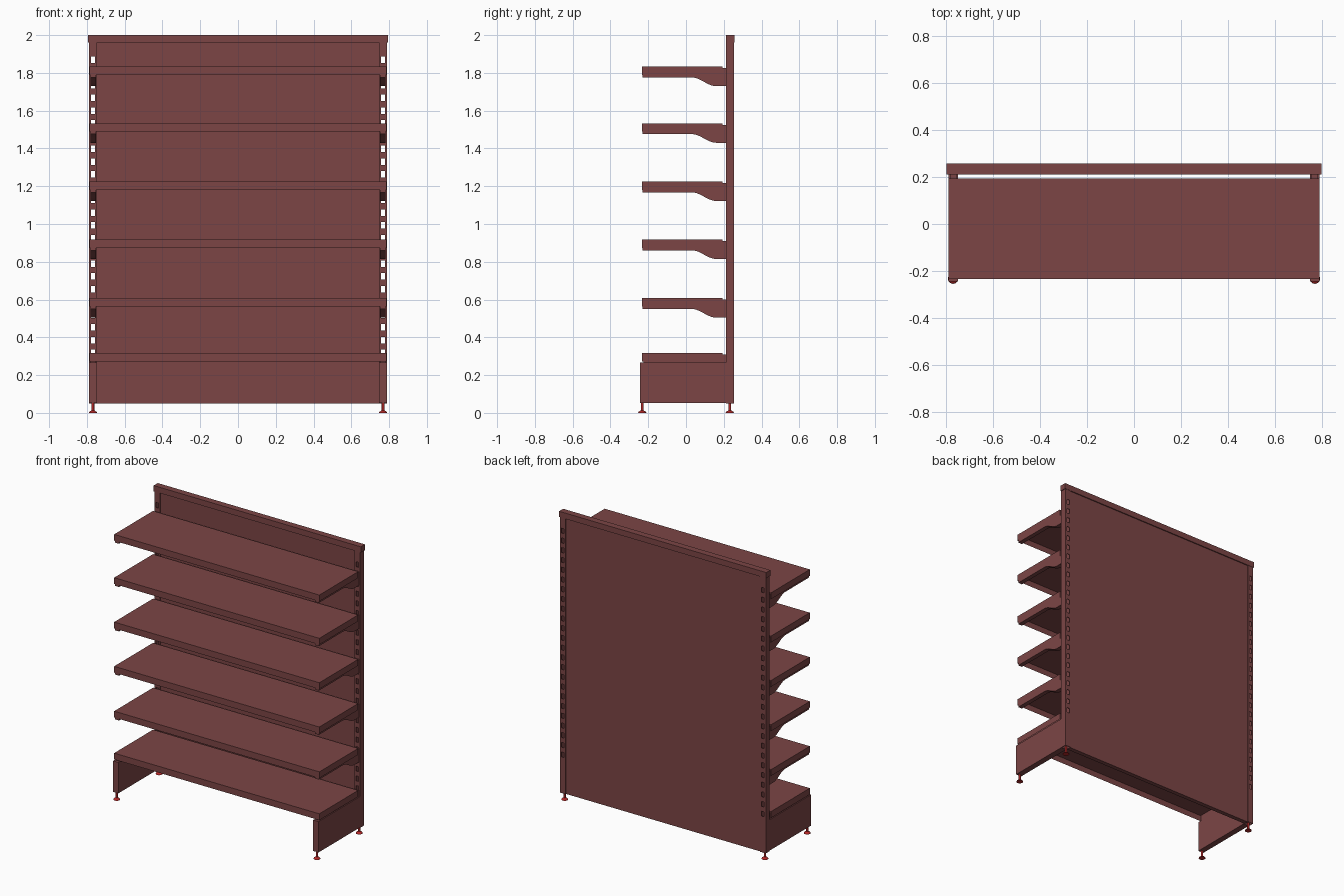
import bpy, bmesh, math
from mathutils import Matrix

if "Cube" in bpy.data.objects:
    bpy.data.objects.remove(bpy.data.objects["Cube"])


def material(name, color):
    m = bpy.data.materials.new(name)
    m.diffuse_color = color
    m.use_nodes = True
    m.node_tree.nodes["Principled BSDF"].inputs["Base Color"].default_value = m.diffuse_color
    return m


STEEL = material("maroon_steel", (0.2, 0.06, 0.06, 1))
RED = material("red_foot", (0.45, 0.02, 0.02, 1))


def finish(bm, name, mat=STEEL):
    bmesh.ops.recalc_face_normals(bm, faces=bm.faces)
    me = bpy.data.meshes.new(name)
    bm.to_mesh(me)
    bm.free()
    ob = bpy.data.objects.new(name, me)
    bpy.context.collection.objects.link(ob)
    me.materials.append(mat)
    return ob


def add_box(bm, x0, x1, y0, y1, z0, z1):
    mat = Matrix.Translation(((x0 + x1) / 2, (y0 + y1) / 2, (z0 + z1) / 2))
    mat = mat @ Matrix.Diagonal((x1 - x0, y1 - y0, z1 - z0, 1))
    return bmesh.ops.create_cube(bm, size=1, matrix=mat)["verts"]


def box(name, *dims):
    bm = bmesh.new()
    add_box(bm, *dims)
    return finish(bm, name)


def mirror(ob):
    # copy across x = 0
    mod = ob.modifiers.new("mirror", "MIRROR")
    mod.use_mirror_merge = False
    return ob


# slotted hollow upright
xs = [0.747, 0.758, 0.778, 0.79]
loop = [(x, 0.211) for x in xs] + [(x, 0.254) for x in reversed(xs)]
zs = [0.05]
for k in range(23, -1, -1):
    c = 1.87 - 0.0675 * k
    zs += [c - 0.017, c + 0.017]
zs.append(1.962)
bm = bmesh.new()
rings = [[bm.verts.new((x, y, z)) for x, y in loop] for z in zs]
for r in range(len(zs) - 1):
    for s in range(8):
        if r % 2 == 1 and s in (1, 5):
            continue
        t = (s + 1) % 8
        bm.faces.new((rings[r][s], rings[r][t], rings[r + 1][t], rings[r + 1][s]))
post = finish(bm, "slotted_post")
sol = post.modifiers.new("wall", "SOLIDIFY")
sol.thickness = 0.003
mirror(post)

# back panel and top cap
box("back_panel", -0.747, 0.747, 0.219, 0.249, 0.05, 1.962)
box("top_cap", -0.795, 0.795, 0.211, 0.256, 1.96, 2.0)


# folded sheet shelf, open underneath
def shelf(name, top):
    bm = bmesh.new()
    verts = add_box(bm, -0.787, 0.787, -0.233, 0.193, top - 0.044, top)
    bm.faces.ensure_lookup_table()
    bottom = min(bm.faces, key=lambda f: f.calc_center_median().z)
    inner = bmesh.ops.inset_region(bm, faces=[bottom], thickness=0.006)
    for v in bottom.verts:
        v.co.z = top - 0.006
    return finish(bm, name)


# bracket side profile with an S-curved underside
def bracket(name, top):
    pts = [(0.211, top - 0.008), (-0.23, top - 0.008), (-0.23, top - 0.057)]
    for i in range(11):
        t = i / 10
        pts.append((0.03 + 0.13 * t, top - 0.08 + 0.023 * math.cos(math.pi * t)))
    pts.append((0.211, top - 0.103))
    bm = bmesh.new()
    f = bm.faces.new([bm.verts.new((0.752, y, z)) for y, z in pts])
    ext = bmesh.ops.extrude_face_region(bm, geom=[f])["geom"]
    bmesh.ops.translate(bm, vec=(0.03, 0, 0),
                        verts=[v for v in ext if isinstance(v, bmesh.types.BMVert)])
    return mirror(finish(bm, name))


for i, top in enumerate([0.607, 0.918, 1.225, 1.533, 1.833]):
    shelf(f"shelf_{i + 1}", top)
    bracket(f"shelf_bracket_{i + 1}", top)

# base shelf on box legs
shelf("base_shelf", 0.316)
mirror(box("base_leg", 0.747, 0.788, -0.244, 0.211, 0.052, 0.266))
mirror(box("base_shelf_support", 0.752, 0.78, -0.225, 0.211, 0.264, 0.308))


# levelling feet
def leveller(name, y):
    bm = bmesh.new()
    for r1, r2, z0, z1 in ((0.022, 0.019, 0, 0.006), (0.019, 0.008, 0.006, 0.013),
                           (0.007, 0.007, 0.013, 0.056)):
        bmesh.ops.create_cone(bm, cap_ends=True, segments=20, radius1=r1, radius2=r2,
                              depth=z1 - z0,
                              matrix=Matrix.Translation((0.768, y, (z0 + z1) / 2)))
    ob = finish(bm, name, RED)
    bpy.context.view_layer.objects.active = ob
    bpy.ops.object.select_all(action="DESELECT")
    ob.select_set(True)
    bpy.ops.object.shade_smooth_by_angle()
    return mirror(ob)


leveller("front_leveller", -0.232)
leveller("rear_leveller", 0.232)
